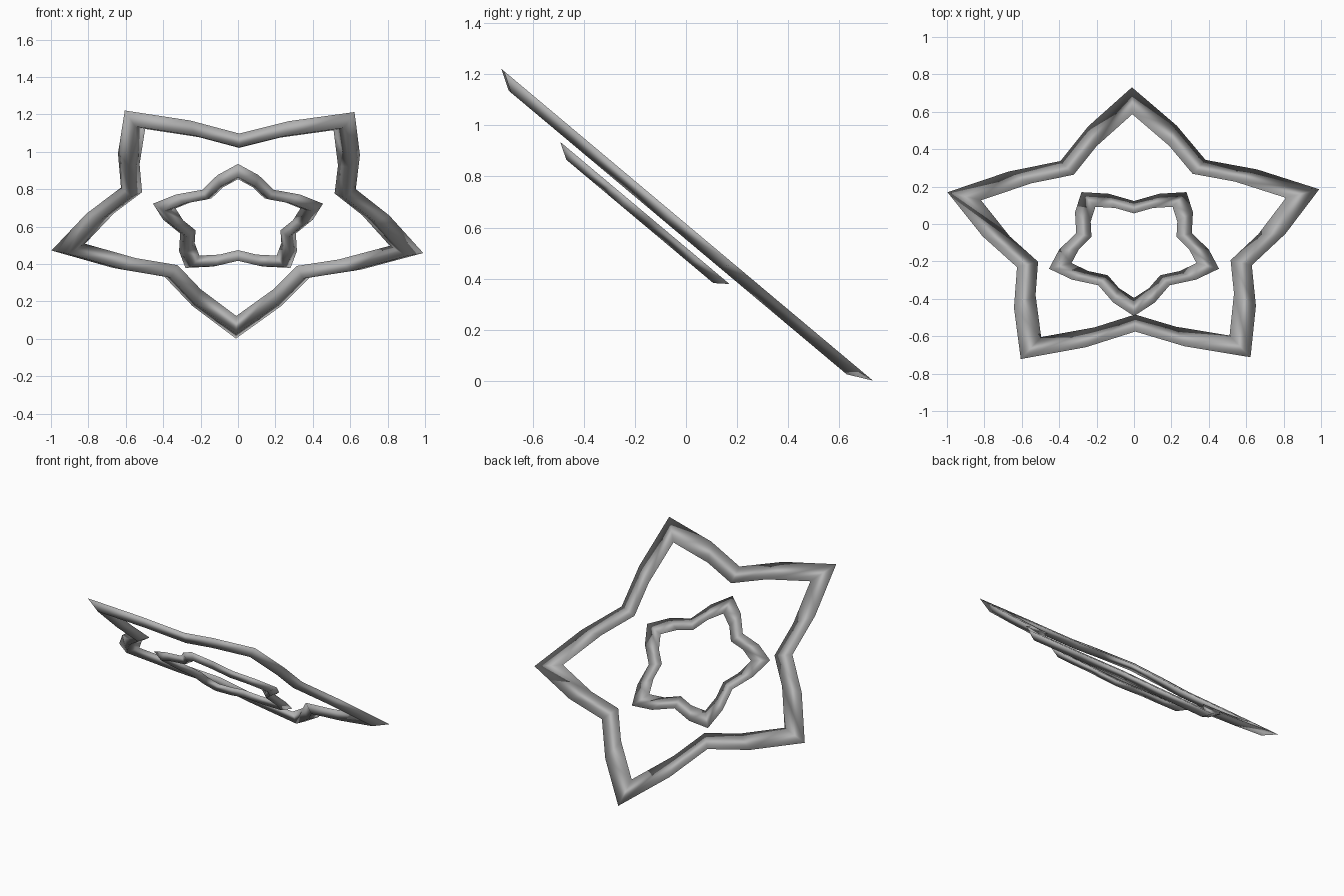
import bpy, bmesh
from math import sin, cos, radians
from mathutils import Vector

cube = bpy.data.objects.get("Cube")
if cube:
    bpy.data.objects.remove(cube)

grey = bpy.data.materials.new("mid_grey")
grey.use_nodes = True
colour = (0.45, 0.45, 0.45, 1)
grey.diffuse_color = colour
grey.node_tree.nodes["Principled BSDF"].inputs["Base Color"].default_value = colour

# Axes of the tilted plane both stars lie in
TILT = radians(40)
ACROSS = Vector((1, 0, 0))
DOWN = Vector((0, cos(TILT), -sin(TILT)))
NORMAL = Vector((0, sin(TILT), cos(TILT)))


def star_ring(name, tip, mid, valley, mid_angle, inner, top, bottom, centre, turn):
    """Five-pointed ring with a shallow triangular section."""
    outline = []
    for i in range(5):
        for offset, r in ((0, tip), (mid_angle, mid), (36, valley), (72 - mid_angle, mid)):
            a = radians(turn + 72 * i + offset)
            outline.append((r * cos(a), r * sin(a)))
    # Section corners: outer rim, inner rim, lower keel
    section = ((1, top), (inner, top), ((1 + inner) / 2, bottom))
    bm = bmesh.new()
    loops = [[bm.verts.new(ACROSS * x * s + DOWN * (centre + y * s) + NORMAL * n)
              for s, n in section] for x, y in outline]
    for i, here in enumerate(loops):
        there = loops[(i + 1) % len(loops)]
        for k in range(3):
            j = (k + 1) % 3
            bm.faces.new((here[k], there[k], there[j], here[j]))
    bmesh.ops.recalc_face_normals(bm, faces=bm.faces)
    for f in bm.faces:
        f.smooth = True
    mesh = bpy.data.meshes.new(name)
    bm.to_mesh(mesh)
    bm.free()
    mesh.materials.append(grey)
    obj = bpy.data.objects.new(name, mesh)
    bpy.context.collection.objects.link(obj)


star_ring("outer_star", 1.045, 0.81, 0.66, 17, 0.82, 0.471, 0.424, -0.486, 90.6)
star_ring("inner_star", 0.478, 0.40, 0.325, 16, 0.735, 0.40, 0.362, -0.50, -90)
